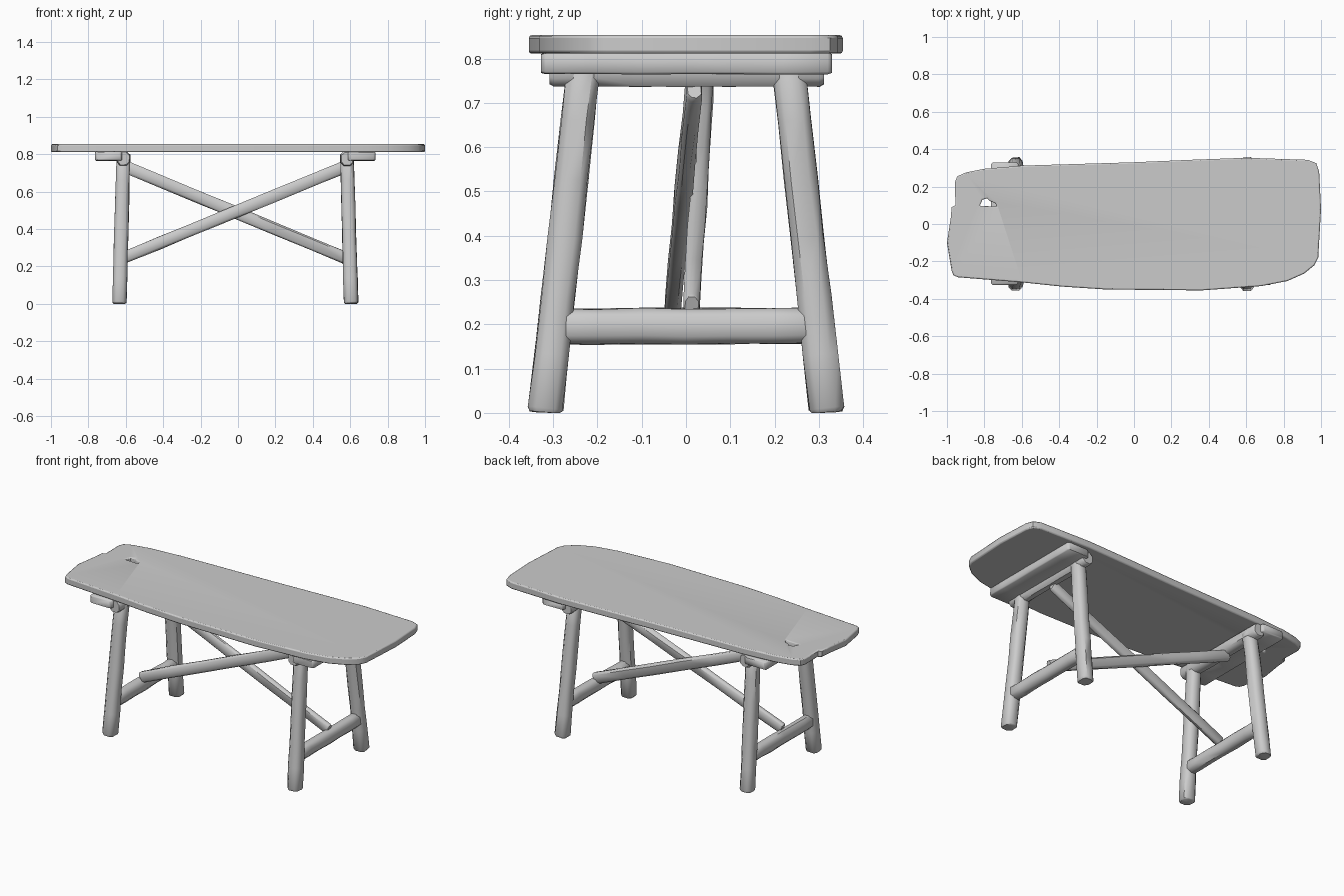
import bpy, bmesh, random
from mathutils import Vector

if "Cube" in bpy.data.objects:
    bpy.data.objects.remove(bpy.data.objects["Cube"])

random.seed(4)


def finish(name, bm, angle=0.6):
    bmesh.ops.recalc_face_normals(bm, faces=bm.faces)
    me = bpy.data.meshes.new(name)
    bm.to_mesh(me)
    bm.free()
    ob = bpy.data.objects.new(name, me)
    bpy.context.collection.objects.link(ob)
    bpy.ops.object.select_all(action='DESELECT')
    ob.select_set(True)
    bpy.context.view_layer.objects.active = ob
    bpy.ops.object.shade_smooth_by_angle(angle=angle)
    return ob


def beam(name, p0, p1, ref, a, b, chamfer, jitter=0.002, rings=6, taper=1.0):
    """Hewn beam: chamfered a x b section (a along ref) swept from p0 to p1."""
    p0, p1 = Vector(p0), Vector(p1)
    d = (p1 - p0).normalized()
    ref = Vector(ref)
    u = (ref - d * ref.dot(d)).normalized()
    v = d.cross(u)
    length = (p1 - p0).length
    end = 0.01 / length
    ts = [0, end] + [i / rings for i in range(1, rings)] + [1 - end, 1]
    bm = bmesh.new()
    loops = []
    for i, t in enumerate(ts):
        s = (1 + (taper - 1) * t) * (0.86 if i in (0, len(ts) - 1) else 1)
        ha, hb, c = a / 2 * s, b / 2 * s, chamfer * s
        sec = [(ha, hb - c), (ha - c, hb), (c - ha, hb), (-ha, hb - c),
               (-ha, c - hb), (c - ha, -hb), (ha - c, -hb), (ha, c - hb)]
        loop = []
        for x, y in sec:
            co = p0 + d * (length * t)
            co += u * (x + random.uniform(-jitter, jitter))
            co += v * (y + random.uniform(-jitter, jitter))
            co.z = max(co.z, 0)
            loop.append(bm.verts.new(co))
        loops.append(loop)
    for l0, l1 in zip(loops, loops[1:]):
        for i in range(8):
            j = (i + 1) % 8
            bm.faces.new((l0[i], l0[j], l1[j], l1[i]))
    bm.faces.new(loops[0][::-1])
    bm.faces.new(loops[-1])
    return finish(name, bm, 0.85)


def slab(name, outline, z0, z1):
    bm = bmesh.new()
    f = bm.faces.new([bm.verts.new((x, y, z0)) for x, y in outline])
    ext = bmesh.ops.extrude_face_region(bm, geom=[f])['geom']
    bmesh.ops.translate(bm, vec=(0, 0, z1 - z0),
                        verts=[g for g in ext if isinstance(g, bmesh.types.BMVert)])
    return finish(name, bm)


# Irregular plank top with a knot hole
outline = [(-1, -.1), (-.975, -.25), (-.965, -.275), (-.94, -.285), (-.6, -.312),
           (-.38, -.335), (-.15, -.35), (.36, -.355), (.68, -.332), (.82, -.305),
           (.91, -.265), (.965, -.22), (.985, -.18), (1, .08), (.99, .28),
           (.975, .325), (.93, .343), (.6, .354), (.3, .343), (0, .33), (-.6, .312),
           (-.8, .295), (-.9, .275), (-.945, .255), (-.957, .225), (-.955, .1),
           (-.975, .09), (-.98, .03)]
top = slab("plank_top", outline, 0.811, 0.853)
hole = slab("knot_hole_cutter",
            [(-.825, .097), (-.735, .093), (-.74, .11), (-.775, .125), (-.785, .138), (-.81, .13)],
            0.7, 0.95)
hole.hide_render = True
hole.hide_set(True)
cut = top.modifiers.new("knot_hole", 'BOOLEAN')
cut.operation, cut.object, cut.solver = 'DIFFERENCE', hole, 'EXACT'
bev = top.modifiers.new("worn_edge", 'BEVEL')
bev.width, bev.segments, bev.limit_method, bev.angle_limit = 0.009, 2, 'ANGLE', 1.2

# Two trestles: splayed legs, rails and battens
for side, foot_x, head_x, out in (("left", -.635, -.612, -1), ("right", .605, .582, 1)):
    for end, s in (("front", -1), ("back", 1)):
        beam(f"{side}_{end}_leg", (foot_x, s * .318, 0), (head_x, s * .23, .79),
             (1, 0, 0), .076, .078, .018, taper=.95)
    beam(f"{side}_lower_rail", (foot_x - out * .006, -.3, .195), (foot_x - out * .006, .3, .197),
         (0, 0, 1), .08, .064, .018)
    beam(f"{side}_upper_rail", (head_x, -.308, .776), (head_x, .312, .776),
         (0, 0, 1), .076, .07, .018)
    bx = head_x + out * .08
    beam(f"{side}_batten", (bx, -.327, .789), (bx, .33, .789),
         (0, 0, 1), .048, .145, .005, jitter=.001)

# Crossed diagonal braces, side by side at the middle
beam("rising_brace", (-.625, -.031, .24), (.585, .018, .737), (0, 1, 0), .036, .064, .01)
beam("falling_brace", (-.615, .045, .737), (.6, .012, .235), (0, 1, 0), .036, .064, .01)
